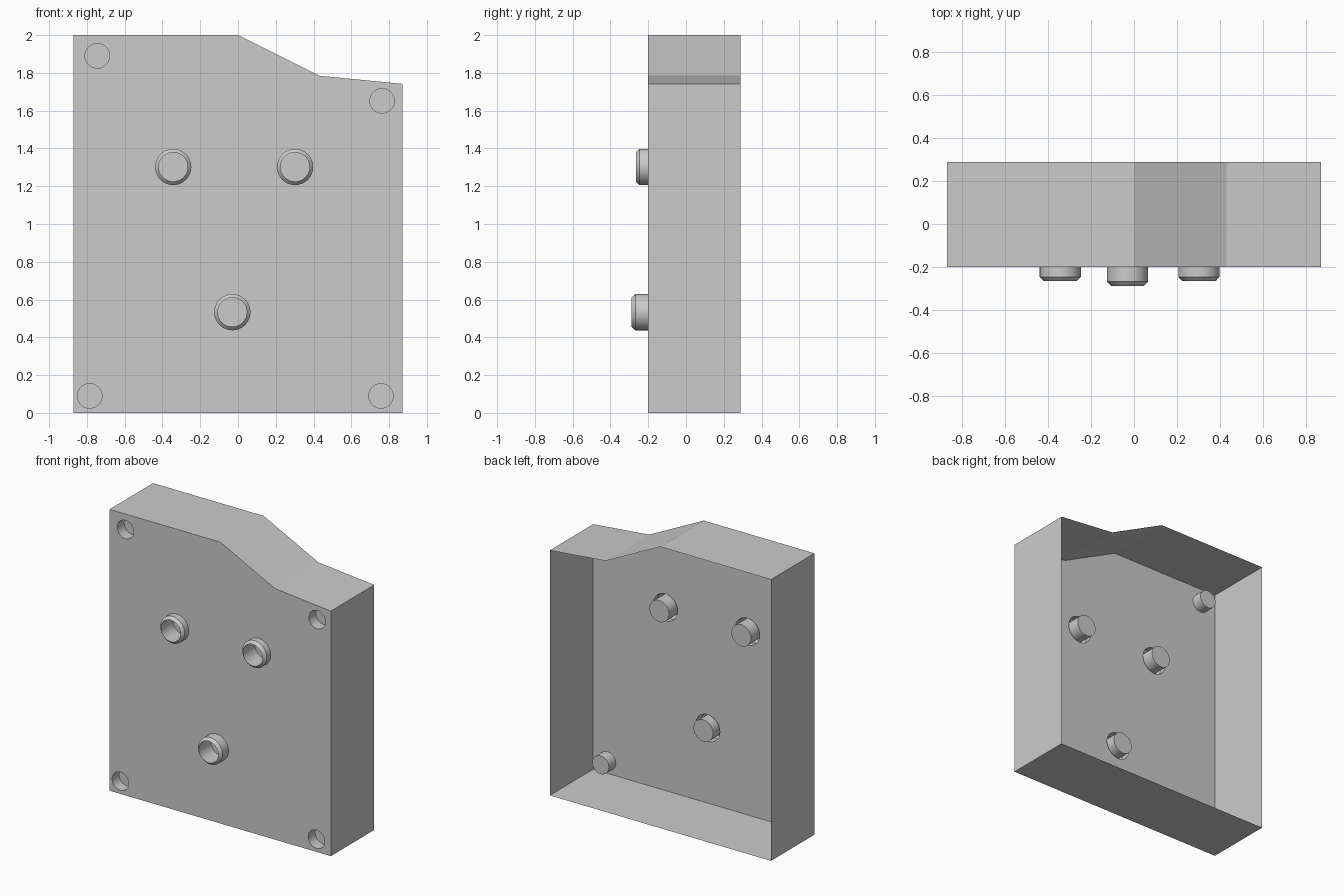
import bpy, bmesh
from math import cos, sin, pi, radians

if "Cube" in bpy.data.objects:
    bpy.data.objects.remove(bpy.data.objects["Cube"])

FRONT, BACK = -0.2, 0.288
SEG = 32
OUTLINE = [(-0.87, 0), (0.87, 0), (0.87, 1.742), (0.43, 1.785), (0, 2), (-0.87, 2)]
BUTTONS = [("upper_left_button", -0.343, 1.302, 0.0),
           ("upper_right_button", 0.302, 1.302, 0.0),
           ("lower_button", -0.03, 0.533, -0.022)]
CORNERS = [("top_left_screw_hole", -0.745, 1.89), ("top_right_screw_hole", 0.763, 1.652),
           ("bottom_left_screw_hole", -0.785, 0.09), ("bottom_right_screw_hole", 0.757, 0.09)]
BUTTON_R, INNER_R, HOLE_R = 0.096, 0.077, 0.065


def circle(x, z, r):
    return [(x + r * cos(2 * pi * i / SEG), z + r * sin(2 * pi * i / SEG)) for i in range(SEG)]


def ring(bm, pts, y):
    return [bm.verts.new((x, y, z)) for x, z in pts]


def bridge(bm, a, b):
    for i in range(len(a)):
        j = (i + 1) % len(a)
        bm.faces.new((a[i], a[j], b[j], b[i]))


def finish(bm, name, smooth=False):
    me = bpy.data.meshes.new(name)
    bm.to_mesh(me)
    bm.free()
    ob = bpy.data.objects.new(name, me)
    bpy.context.collection.objects.link(ob)
    if smooth:
        bpy.ops.object.select_all(action='DESELECT')
        ob.select_set(True)
        bpy.context.view_layer.objects.active = ob
        bpy.ops.object.shade_smooth_by_angle(angle=radians(30))
    return ob


def turned(name, x, z, profile):
    # Rings of (radius, y) joined along y, closed by a flat disc at the end
    bm = bmesh.new()
    rings = [ring(bm, circle(x, z, r), y) for r, y in profile]
    for a, b in zip(rings, rings[1:]):
        bridge(bm, a, b)
    bm.faces.new(rings[-1])
    finish(bm, name, True)


# Front plate pierced by the button and screw openings
bm = bmesh.new()
loops = [OUTLINE]
loops += [circle(x, z, BUTTON_R) for _, x, z, _ in BUTTONS]
loops += [circle(x, z, HOLE_R) for _, x, z in CORNERS]
edges = []
for pts in loops:
    vs = ring(bm, pts, FRONT)
    edges += [bm.edges.new((vs[i - 1], vs[i])) for i in range(len(vs))]
bmesh.ops.triangle_fill(bm, use_beauty=True, use_dissolve=False, edges=edges, normal=(0, -1, 0))
bm.normal_update()
for f in bm.faces:
    if f.normal.y > 0:
        f.normal_flip()
finish(bm, "front_plate")

# Thin side walls, open at the back
bm = bmesh.new()
bridge(bm, ring(bm, OUTLINE, BACK), ring(bm, OUTLINE, FRONT))
finish(bm, "side_walls")

# Raised hollow buttons with chamfered rims and deep pockets
for name, x, z, dy in BUTTONS:
    turned(name, x, z, [(BUTTON_R, FRONT), (BUTTON_R, -0.246 + dy),
                        (INNER_R, -0.266 + dy), (INNER_R, -0.13 + dy)])

# Blind screw holes in the corners
for name, x, z in CORNERS:
    turned(name, x, z, [(HOLE_R, FRONT), (HOLE_R, -0.122)])
